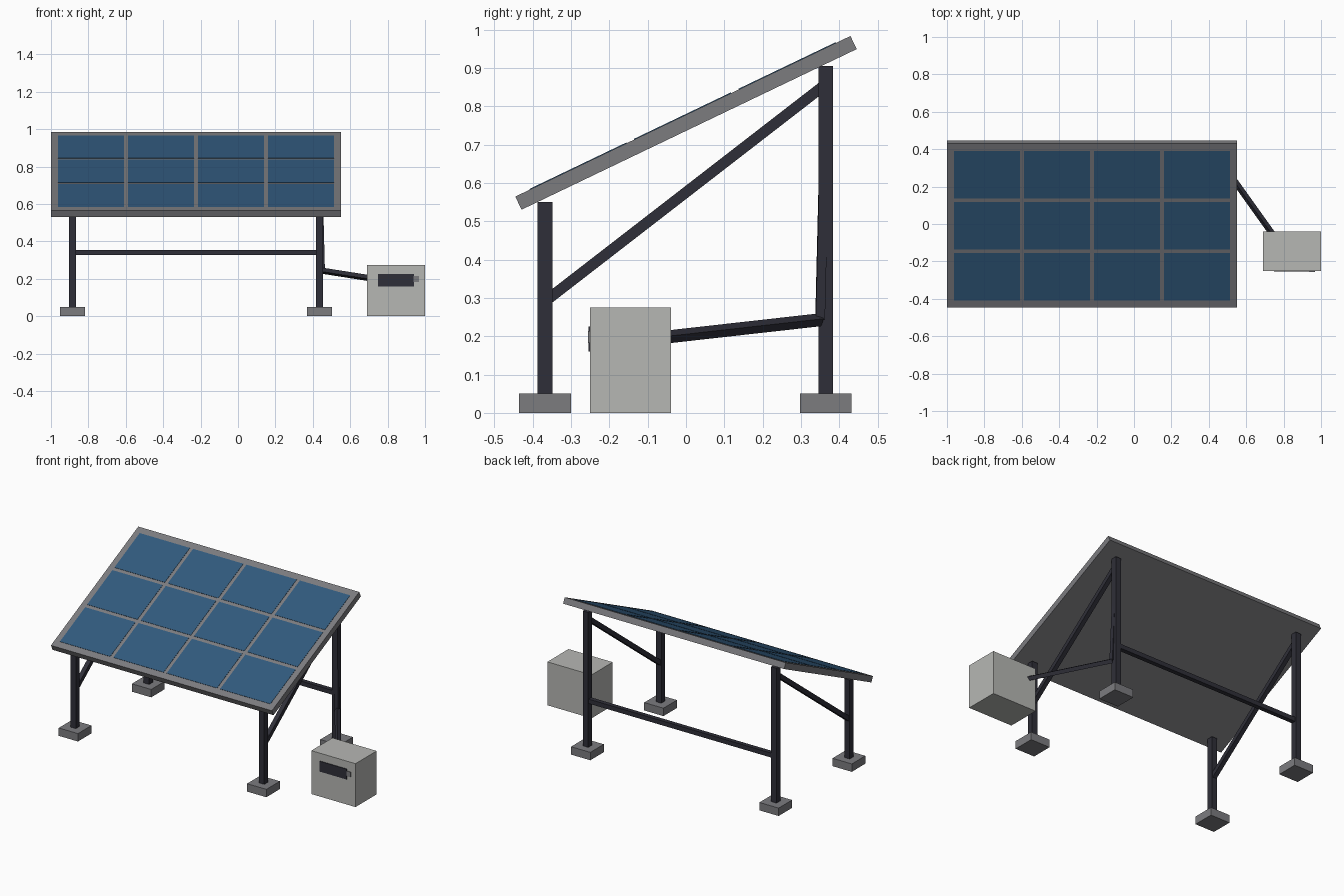
import bpy, math
from mathutils import Vector, Matrix

if "Cube" in bpy.data.objects:
    bpy.data.objects.remove(bpy.data.objects["Cube"])


def material(name, rgb):
    m = bpy.data.materials.new(name)
    m.diffuse_color = (*rgb, 1)
    m.use_nodes = True
    m.node_tree.nodes["Principled BSDF"].inputs["Base Color"].default_value = m.diffuse_color
    return m


GREY = material("frame_grey", (0.20, 0.20, 0.213))
DARK = material("dark_steel", (0.028, 0.028, 0.04))
BLUE = material("cell_blue", (0.031, 0.102, 0.205))
PALE = material("cabinet_pale_grey", (0.47, 0.475, 0.455))


def block(name, centre, size, mat, rot=None):
    """Box of a given size, optionally turned by a rotation matrix."""
    bpy.ops.mesh.primitive_cube_add(size=1)
    ob = bpy.context.object
    ob.name = name
    ob.data.transform(Matrix.Diagonal((*size, 1)))
    ob.matrix_world = Matrix.Translation(centre) @ (rot or Matrix.Identity(4))
    ob.data.materials.append(mat)
    return ob


def bar(name, a, b, width, mat):
    """Square bar running from point a to point b."""
    a, b = Vector(a), Vector(b)
    d = b - a
    rot = Vector((0, 0, 1)).rotation_difference(d).to_matrix().to_4x4()
    return block(name, (a + b) / 2, (width, width, d.length), mat, rot)


# Tilted panel slab
TILT = Matrix.Rotation(math.radians(25.6), 4, 'X')
CENTRE = Vector((-0.225, 0, 0.757))
W, L, T = 1.55, 0.97, 0.038
block("panel_frame", CENTRE, (W, L, T), GREY, TILT)

# Solar cells: 4 x 3 thin plates on the slab
COLS, ROWS, GAP, MARGIN_X, MARGIN_Y = 4, 3, 0.022, 0.037, 0.042
cw = (W - 2 * MARGIN_X - (COLS - 1) * GAP) / COLS
ch = (L - 2 * MARGIN_Y - (ROWS - 1) * GAP) / ROWS
for i in range(COLS):
    for j in range(ROWS):
        local = Vector(((i - (COLS - 1) / 2) * (cw + GAP),
                        (j - (ROWS - 1) / 2) * (ch + GAP), T / 2))
        block(f"solar_cell_{i}_{j}", CENTRE + TILT @ local, (cw, ch, 0.004), BLUE, TILT)

# Legs, feet and diagonal braces on both sides
YF, YB = -0.368, 0.365
XL, XR = -0.885, 0.436
for side, x in (("left", XL), ("right", XR)):
    for end, y, top in (("front", YF, 0.55), ("back", YB, 0.905)):
        bar(f"{end}_{side}_post", (x, y, 0.03), (x, y, top), 0.038, DARK)
        block(f"{end}_{side}_foot", (x, y, 0.025), (0.135, 0.135, 0.05), GREY)
    bar(f"{side}_brace", (x, YF, 0.291), (x, YB, 0.858), 0.028, DARK)

# Rear crossbar
bar("rear_crossbar", (XL, YB, 0.34), (XR, YB, 0.34), 0.028, DARK)

# Cable conduit from the rear right post to the cabinet
elbow = (0.452, 0.35, 0.243)
bar("conduit_drop", (XR, YB, 0.86), elbow, 0.024, DARK)
bar("conduit_run", elbow, (0.745, -0.06, 0.197), 0.024, DARK)

# Control cabinet with display plate and small latch
block("cabinet", (0.845, -0.145, 0.1375), (0.31, 0.212, 0.275), PALE)
block("cabinet_display", (0.845, -0.252, 0.193), (0.192, 0.006, 0.066), DARK)
block("cabinet_latch", (0.953, -0.252, 0.198), (0.028, 0.007, 0.032), GREY)
